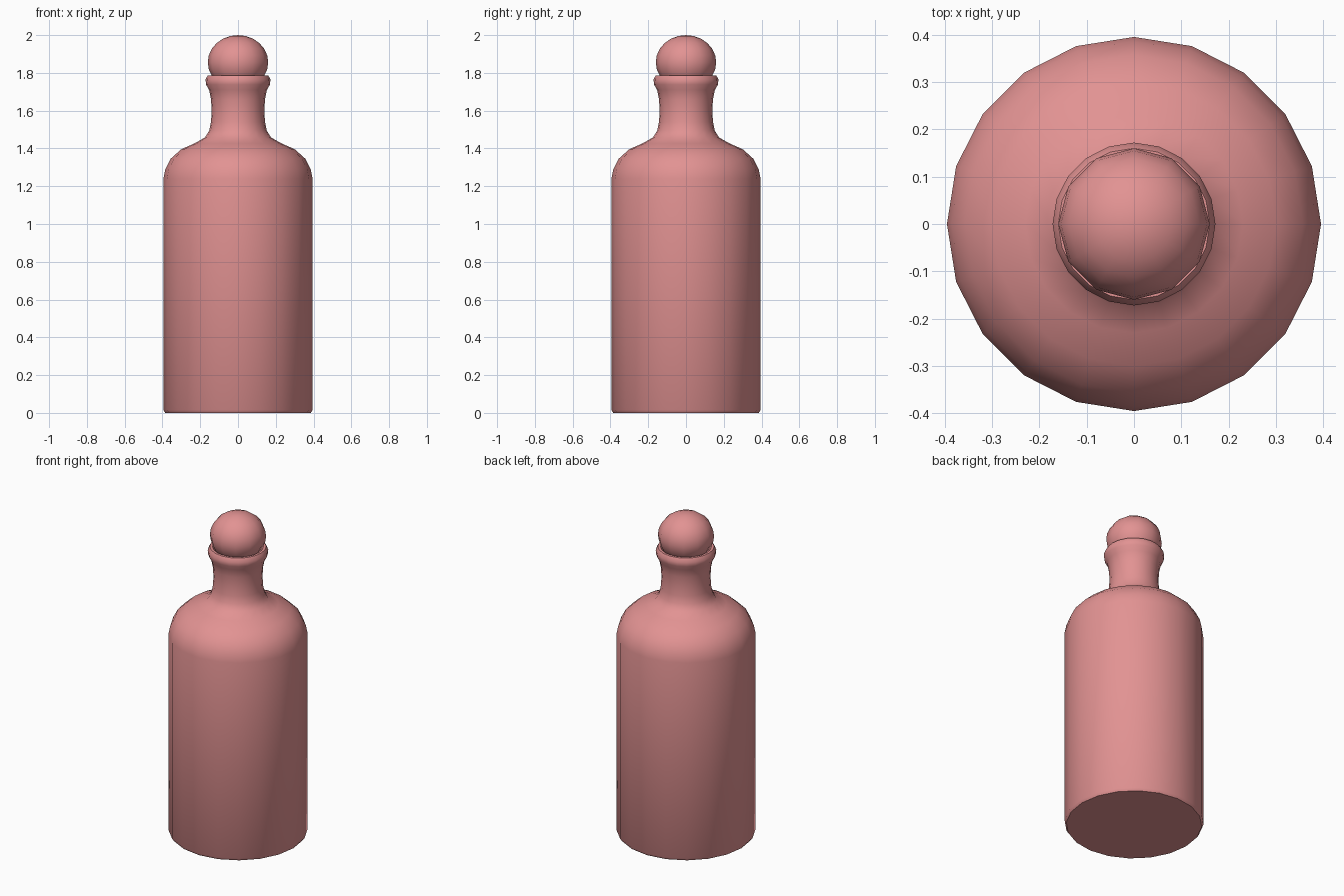
import bpy
import bmesh
from math import radians, cos, sin, pi

cube = bpy.data.objects.get("Cube")
if cube:
    bpy.data.objects.remove(cube, do_unlink=True)

# Single material
pink = bpy.data.materials.new("dusty_pink")
pink.use_nodes = True
colour = (0.76, 0.29, 0.29, 1)
pink.diffuse_color = colour
pink.node_tree.nodes["Principled BSDF"].inputs["Base Color"].default_value = colour


def lathe(name, profile, sides):
    """Turn a (radius, height) profile around the z axis."""
    bm = bmesh.new()
    verts = [bm.verts.new((r, 0, z)) for r, z in profile]
    edges = [bm.edges.new(pair) for pair in zip(verts, verts[1:])]
    bmesh.ops.spin(bm, geom=verts + edges, cent=(0, 0, 0), axis=(0, 0, 1),
                   angle=2 * pi, steps=sides)
    bmesh.ops.remove_doubles(bm, verts=bm.verts, dist=0.0005)
    bmesh.ops.recalc_face_normals(bm, faces=bm.faces)
    mesh = bpy.data.meshes.new(name)
    bm.to_mesh(mesh)
    bm.free()
    mesh.materials.append(pink)
    obj = bpy.data.objects.new(name, mesh)
    bpy.context.collection.objects.link(obj)
    bpy.ops.object.select_all(action="DESELECT")
    obj.select_set(True)
    bpy.context.view_layer.objects.active = obj
    bpy.ops.object.shade_smooth_by_angle(angle=radians(50))
    return obj


# Bottle: base, straight wall, shoulder, neck, rolled lip and mouth
lathe("bottle", [
    (0, 0), (0.385, 0), (0.395, 0.015), (0.395, 1.24),
    (0.385, 1.29), (0.357, 1.345), (0.30, 1.396), (0.23, 1.427),
    (0.175, 1.458), (0.152, 1.495), (0.143, 1.54), (0.139, 1.60),
    (0.143, 1.66), (0.153, 1.71), (0.169, 1.738), (0.172, 1.765),
    (0.160, 1.787), (0.145, 1.787), (0.132, 1.77), (0.12, 1.72),
    (0.12, 1.60), (0, 1.60)], 20)

# Stopper: round knob running down into a hidden plug
knob = [(0.16 * sin(a), 1.856 + 0.144 * cos(a))
        for a in (radians(15 * i) for i in range(9))]
lathe("stopper", knob + [(0.115, 1.75), (0.11, 1.62), (0, 1.62)], 12)
